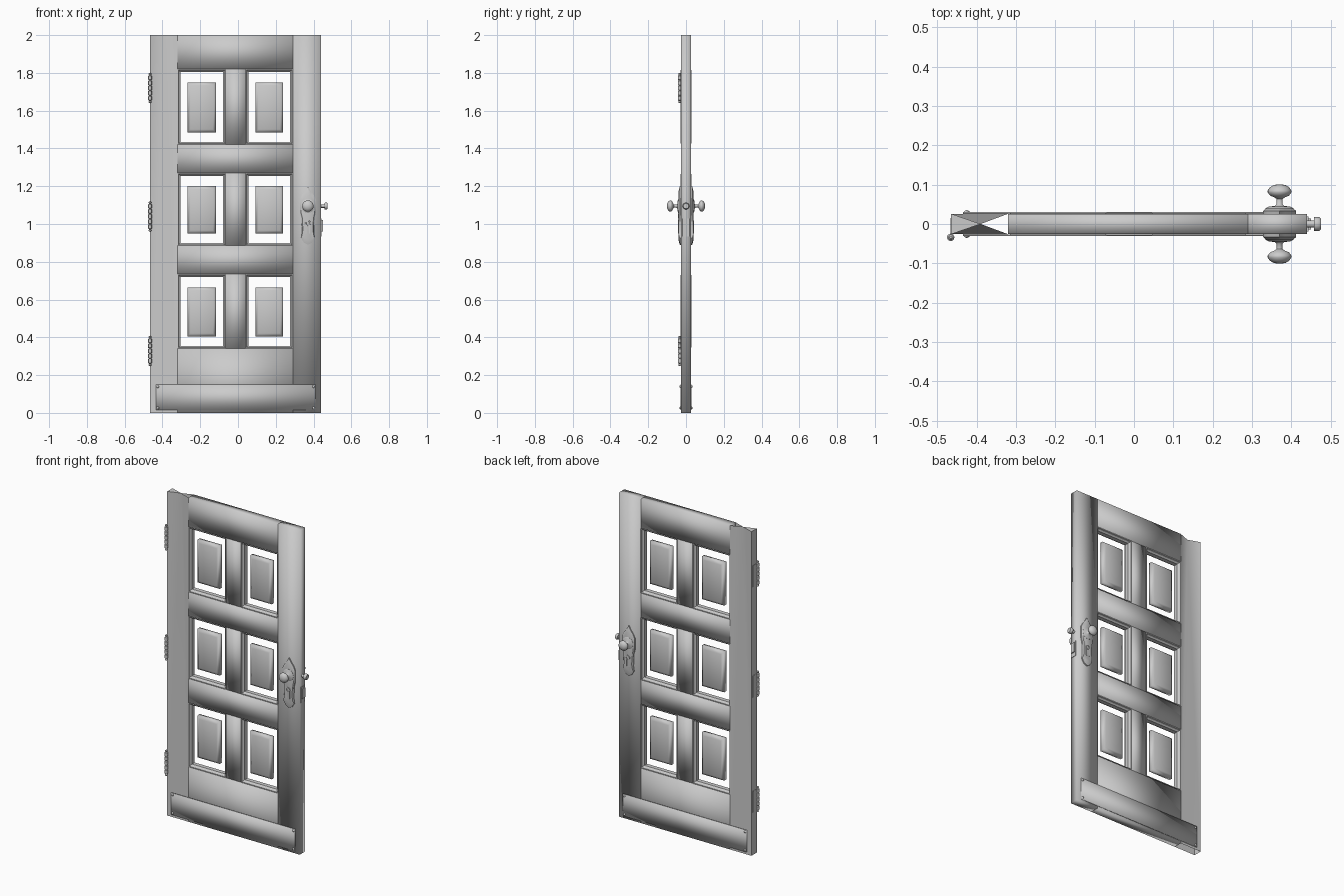
import bpy, bmesh, math
from mathutils import Matrix, Vector

old = bpy.data.objects.get("Cube")
if old:
    bpy.data.objects.remove(old)

grey = bpy.data.materials.new("plain_grey")
grey.use_nodes = True
grey.diffuse_color = (0.6, 0.6, 0.6, 1)
grey.node_tree.nodes["Principled BSDF"].inputs["Base Color"].default_value = (0.6, 0.6, 0.6, 1)

T = 0.026            # half thickness of the door
KNOB_X, KNOB_Z = 0.37, 1.095


def finish(name, bm, smooth=None):
    """Turn a bmesh into an object; smooth is an edge angle in degrees."""
    bmesh.ops.recalc_face_normals(bm, faces=bm.faces)
    mesh = bpy.data.meshes.new(name)
    bm.to_mesh(mesh)
    bm.free()
    mesh.materials.append(grey)
    ob = bpy.data.objects.new(name, mesh)
    bpy.context.collection.objects.link(ob)
    if smooth:
        bpy.ops.object.select_all(action='DESELECT')
        ob.select_set(True)
        bpy.context.view_layer.objects.active = ob
        bpy.ops.object.shade_smooth_by_angle(angle=math.radians(smooth))
    return ob


def add_box(bm, x0, x1, y0, y1, z0, z1):
    size = Matrix.Diagonal((x1 - x0, y1 - y0, z1 - z0, 1))
    place = Matrix.Translation(((x0 + x1) / 2, (y0 + y1) / 2, (z0 + z1) / 2))
    bmesh.ops.create_cube(bm, size=1, matrix=place @ size)


def box(name, *limits, smooth=None):
    bm = bmesh.new()
    add_box(bm, *limits)
    return finish(name, bm, smooth)


def add_lathe(bm, profile, centre, axis, steps=24):
    """Spin (radius, distance) pairs round an axis through centre."""
    turn = Vector((0, 0, 1)).rotation_difference(Vector(axis)).to_matrix()
    rings = []
    for r, d in profile:
        rings.append([bm.verts.new(Vector(centre) + turn @ Vector(
            (r * math.cos(a), r * math.sin(a), d)))
            for a in (2 * math.pi * i / steps for i in range(steps))])
    for a, b in zip(rings, rings[1:]):
        for i in range(steps):
            j = (i + 1) % steps
            bm.faces.new((a[i], a[j], b[j], b[i]))
    bm.faces.new(rings[0])
    bm.faces.new(rings[-1])


def rect_loop(bm, x0, x1, z0, z1, inset, y):
    return [bm.verts.new((x, y, z)) for x, z in (
        (x0 + inset, z0 + inset), (x1 - inset, z0 + inset),
        (x1 - inset, z1 - inset), (x0 + inset, z1 - inset))]


def bridge(bm, loops):
    for a, b in zip(loops, loops[1:]):
        for i in range(4):
            j = (i + 1) % 4
            bm.faces.new((a[i], a[j], b[j], b[i]))


# Frame: lock stile, rails and mullions
box("lock_stile", 0.29, 0.44, -T, T, 0, 2, smooth=100)
rows = [(0.34, 0.735), (0.885, 1.27), (1.42, 1.82)]
columns = [(-0.32, -0.065), (0.04, 0.29)]
edges = [0] + [z for row in rows for z in row] + [2]
for name, z0, z1 in zip(("bottom_rail", "lower_rail", "upper_rail", "top_rail"),
                        edges[::2], edges[1::2]):
    box(name, -0.32, 0.29, -T, T, z0, z1, smooth=100)
for i, (z0, z1) in enumerate(rows):
    box(f"mullion_{i + 1}", -0.065, 0.04, -T, T, z0, z1, smooth=100)

# Hinge stile, pinched to a notch at its upper inner corner
bm = bmesh.new()
outer, inner = -0.465, -0.32
pinch = bm.verts.new((-0.39, 0, 2))
sides = []
for y in (-T, T):
    a, b, d, c = [bm.verts.new((x, y, z)) for x, z in (
        (outer, 0), (inner, 0), (inner, 2), (outer, 2))]
    for tri in ((a, b, pinch), (a, pinch, c), (b, d, pinch)):
        bm.faces.new(tri)
    sides.append((a, c))
(a0, c0), (a1, c1) = sides
bm.faces.new((a0, c0, c1, a1))
bm.faces.new((c0, pinch, c1))
finish("hinge_stile", bm, 60)

# Moulding round each opening and a free raised panel inside it
for r, (z0, z1) in enumerate(rows):
    for c, (x0, x1) in enumerate(columns):
        tag = f"{r + 1}_{c + 1}"
        bm = bmesh.new()
        section = [(0, -T - 0.002), (0.005, -T - 0.002), (0.008, -0.019), (0.015, -0.013),
                   (0.015, 0.013), (0.008, 0.019), (0.005, T + 0.002), (0, T + 0.002)]
        bridge(bm, [rect_loop(bm, x0, x1, z0, z1, i, y) for i, y in section])
        finish(f"moulding_{tag}", bm, 30)

        bm = bmesh.new()
        loops = [rect_loop(bm, x0 + 0.052, x1 - 0.052, z0 + 0.065, z1 - 0.07, i, y)
                 for i, y in ((0.016, -0.02), (0, -0.01), (0, 0.01), (0.016, 0.02))]
        bridge(bm, loops)
        bm.faces.new(loops[0])
        bm.faces.new(loops[-1])
        finish(f"panel_{tag}", bm, 60)

# Hinges: knuckles with ball tips
for i, z in enumerate((0.328, 1.04, 1.72)):
    bm = bmesh.new()
    profile = [(0.003, -0.08), (0.007, -0.076), (0.007, -0.072), (0.004, -0.068)]
    for k in range(5):
        mid = (k - 2) * 0.027
        profile += [(0.006, mid - 0.0125), (0.0095, mid - 0.01),
                    (0.0095, mid + 0.01), (0.006, mid + 0.0125)]
    profile += [(0.004, 0.068), (0.007, 0.072), (0.007, 0.076), (0.003, 0.08)]
    add_lathe(bm, profile, (-0.466, -0.034, z), (0, 0, 1), 14)
    add_box(bm, -0.467, -0.463, -0.034, 0.015, z - 0.066, z + 0.066)
    finish(f"hinge_{i + 1}", bm, 40)

# Fittings repeated on the front and back
half_plate = [(0, 0.89), (0.02, 0.9), (0.036, 0.925), (0.031, 0.955), (0.034, 1.03),
              (0.042, 1.06), (0.042, 1.13), (0.03, 1.155), (0.014, 1.175), (0, 1.2)]
for side, s in (("front", -1), ("back", 1)):
    # Kick plate and its rivets
    y0, y1 = sorted((s * T, s * (T + 0.004)))
    box(f"kick_plate_{side}", -0.435, 0.41, y0, y1, 0.015, 0.15, smooth=100)
    bm = bmesh.new()
    for x in (-0.425, 0.4):
        for z in (0.026, 0.139):
            add_lathe(bm, [(0.007, 0), (0.006, 0.003), (0.002, 0.005)],
                      (x, s * (T + 0.004), z), (0, s, 0), 10)
    finish(f"kick_plate_rivets_{side}", bm, 60)

    # Escutcheon with a pointed top and bevelled rim
    outline = half_plate + [(-x, z) for x, z in half_plate[-2:0:-1]]
    bm = bmesh.new()
    rings = [[bm.verts.new((KNOB_X + x * k, s * y, 1.04 + (z - 1.04) * k))
              for x, z in outline] for k, y in ((1, T), (1, 0.033), (0.85, 0.039))]
    n = len(outline)
    for a, b in zip(rings, rings[1:]):
        for i in range(n):
            j = (i + 1) % n
            bm.faces.new((a[i], a[j], b[j], b[i]))
    bm.faces.new(rings[-1])
    finish(f"escutcheon_{side}", bm, 30)

    # Knob with collar and spindle
    bm = bmesh.new()
    add_lathe(bm, [(0.036, 0.036), (0.036, 0.04), (0.028, 0.044), (0.012, 0.046),
                   (0.008, 0.05), (0.008, 0.064), (0.014, 0.068), (0.024, 0.072),
                   (0.03, 0.08), (0.03, 0.085), (0.025, 0.093), (0.015, 0.099),
                   (0.004, 0.101)], (KNOB_X, 0, KNOB_Z), (0, s, 0), 28)
    finish(f"knob_{side}", bm, 50)

    # Keyhole rim: round head over a flared slot
    bm = bmesh.new()
    add_lathe(bm, [(0.015, 0.036), (0.014, 0.043), (0.009, 0.043), (0.008, 0.039)],
              (KNOB_X, 0, 1.005), (0, s, 0), 16)
    for x in (-1, 1):
        lo, hi = sorted((x * 0.007, x * 0.012))
        y0, y1 = sorted((s * 0.037, s * 0.042))
        add_box(bm, KNOB_X + lo, KNOB_X + hi, y0, y1, 0.95, 0.998)
    finish(f"keyhole_{side}", bm, 40)

# Spring latch and dead bolt on the lock edge
bm = bmesh.new()
add_lathe(bm, [(0.009, 0), (0.009, 0.017), (0.017, 0.017), (0.018, 0.022),
               (0.018, 0.03), (0.014, 0.035)], (0.44, 0, KNOB_Z), (1, 0, 0), 20)
finish("latch", bm, 40)
box("dead_bolt", 0.43, 0.45, -0.014, 0.014, 0.96, 1.02)
box("lock_face_plate", 0.435, 0.443, -0.019, 0.019, 0.935, 1.03)
